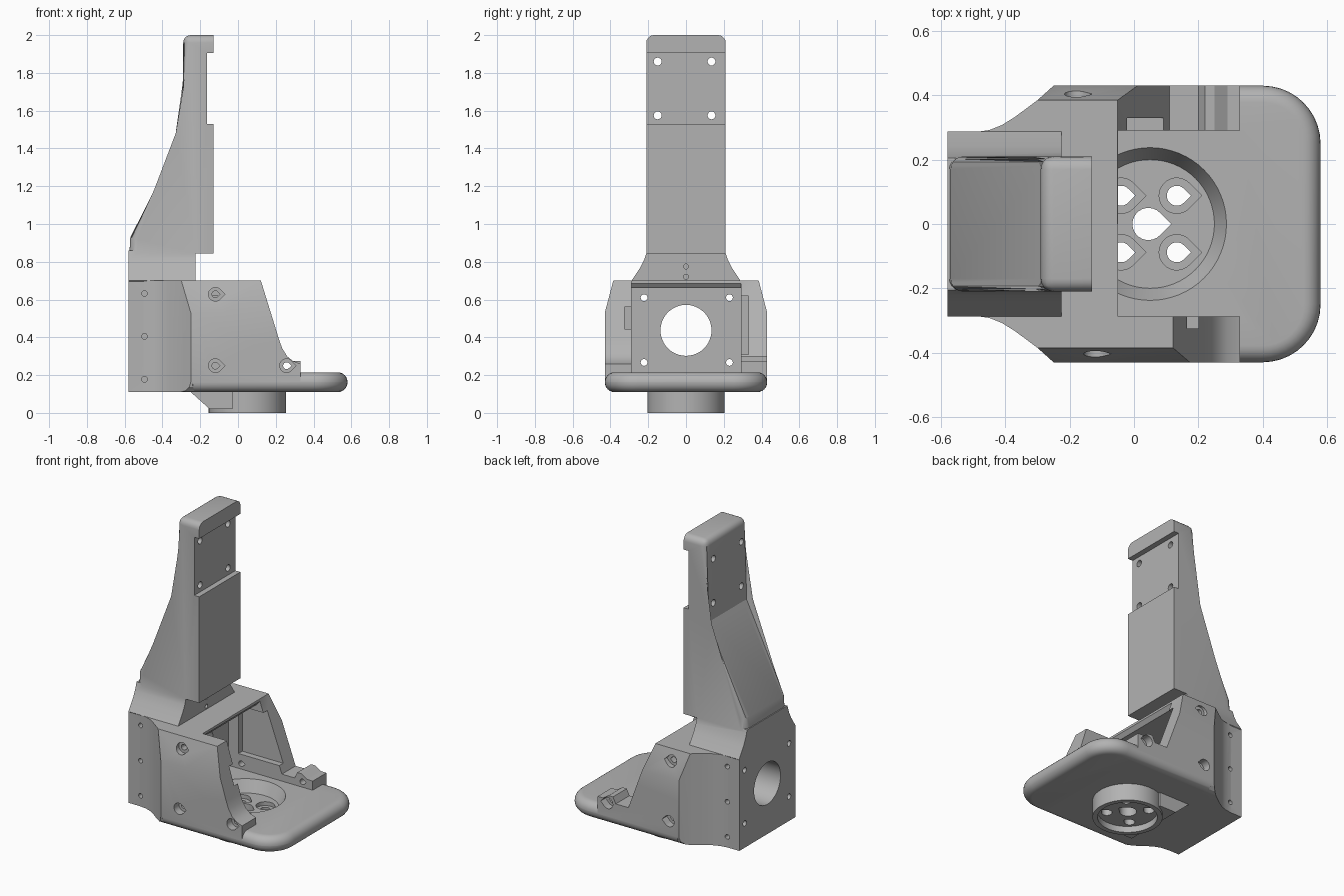
import bpy, bmesh
from math import sin, cos, radians, sqrt

cube = bpy.data.objects.get("Cube")
if cube:
    bpy.data.objects.remove(cube)

grey = bpy.data.materials.new("plain grey")
grey.use_nodes = True
grey.diffuse_color = (0.45, 0.45, 0.45, 1)
grey.node_tree.nodes["Principled BSDF"].inputs["Base Color"].default_value = (0.45, 0.45, 0.45, 1)


def finish(name, bm):
    bmesh.ops.recalc_face_normals(bm, faces=bm.faces)
    mesh = bpy.data.meshes.new(name)
    bm.to_mesh(mesh)
    bm.free()
    mesh.materials.append(grey)
    ob = bpy.data.objects.new(name, mesh)
    bpy.context.collection.objects.link(ob)
    return ob


def prism_bm(pts, axis, lo, hi):
    """Extrude a 2D outline along an axis."""
    place = {"x": lambda a, b, t: (t, a, b),
             "y": lambda a, b, t: (a, t, b),
             "z": lambda a, b, t: (a, b, t)}[axis]
    bm = bmesh.new()
    rings = [[bm.verts.new(place(a, b, t)) for a, b in pts] for t in (lo, hi)]
    bm.faces.new(rings[0])
    bm.faces.new(rings[1])
    n = len(pts)
    for i in range(n):
        j = (i + 1) % n
        bm.faces.new((rings[0][i], rings[0][j], rings[1][j], rings[1][i]))
    return bm


def prism(name, pts, axis, lo, hi):
    return finish(name, prism_bm(pts, axis, lo, hi))


def box(name, x, y, z):
    return prism(name, [(x[0], y[0]), (x[1], y[0]), (x[1], y[1]), (x[0], y[1])], "z", *z)


def circle(a, b, r, n=48):
    return [(a + r * cos(radians(360 * i / n)), b + r * sin(radians(360 * i / n))) for i in range(n)]


def teardrop(a, b, r, n=20):
    arc = [radians(45 + 270 * i / n) for i in range(n + 1)]
    return [(a + r * cos(t), b + r * sin(t)) for t in arc] + [(a + r * sqrt(2), b)]


def mirrored(half):
    return half + [(-a, b) for a, b in reversed(half)]


def apply(ob, mod):
    bpy.context.view_layer.objects.active = ob
    bpy.ops.object.modifier_apply(modifier=mod.name)


def combine(ob, other, op):
    mod = ob.modifiers.new("combine", "BOOLEAN")
    mod.operation, mod.solver, mod.object = op, "EXACT", other
    apply(ob, mod)
    bpy.data.objects.remove(other)


def cut(ob, pts, axis, lo, hi):
    combine(ob, prism("cutter", pts, axis, lo, hi), "DIFFERENCE")


# Housing: plan outline trimmed by its cross-section
side = [(-0.58, 0.285), (-0.5, 0.285), (-0.45, 0.292), (-0.41, 0.308),
        (-0.37, 0.333), (-0.3, 0.385), (-0.25, 0.43), (0.33, 0.43)]
body = prism("bracket", side + [(x, -y) for x, y in reversed(side)], "z", 0.1, 0.72)
section = [(0.385, 0.7), (0.43, 0.53), (0.43, 0.163), (0.423, 0.136), (0.404, 0.117), (0.378, 0.11)]
combine(body, prism("section", mirrored(section), "x", -1, 1), "INTERSECT")

# Pocket under the roof, and the sloping ends of the two cheeks
cut(body, [(-0.27, 0.2), (0.8, 0.2), (0.8, 0.8), (-0.05, 0.8), (-0.05, 0.685), (-0.07, 0.66), (-0.27, 0.66)],
    "y", -0.288, 0.29)
cut(body, [(0.118, 0.71), (0.22, 0.38), (0.235, 0.34), (0.26, 0.3), (0.29, 0.275), (0.33, 0.26),
           (0.8, 0.26), (0.8, 0.8), (0.118, 0.8)], "y", -0.6, 0)
cut(body, [(-0.055, 0.71), (0.11, 0.26), (0.2, 0.26), (0.22, 0.3), (0.25, 0.3), (0.29, 0.275),
           (0.8, 0.26), (0.8, 0.8), (-0.055, 0.8)], "y", 0, 0.6)
combine(body, box("slot", (-0.2, 0.2), (-0.325, -0.25), (0.31, 0.56)), "DIFFERENCE")
combine(body, box("slot", (-0.2, 0.1), (0.25, 0.33), (0.31, 0.62)), "DIFFERENCE")

# Base plate with rounded corners and rim
corner = [(0.4 + 0.18 * sin(radians(a)), 0.25 + 0.18 * cos(radians(a))) for a in range(0, 91, 9)]
rim = [(-0.34, 0.33), (-0.24, 0.43)] + corner
plate = prism("base_plate", rim + [(x, -y) for x, y in reversed(rim)], "z", 0.11, 0.215)
bevel = plate.modifiers.new("round", "BEVEL")
bevel.width, bevel.segments, bevel.limit_method, bevel.angle_limit = 0.052, 6, "ANGLE", radians(60)
apply(plate, bevel)
combine(body, plate, "UNION")

# Boss under the plate with its sloped support
combine(body, prism("boss", circle(0.05, 0, 0.205), "z", 0, 0.15), "UNION")
combine(body, prism("boss_support", [(-0.25, 0.11), (-0.15, 0.02), (-0.03, 0.02), (-0.03, 0.14), (-0.25, 0.14)],
                    "y", -0.2, 0.2), "UNION")

# Column foot flaring into the housing
foot = [(0.205, 0.86), (0.21, 0.845), (0.222, 0.81), (0.243, 0.768), (0.288, 0.7), (0.27, 0.68)]
combine(body, prism("column_foot", mirrored(foot), "x", -0.58, -0.225), "UNION")

# Column with softened back and top edges
profile = [(-0.575, 0.845), (-0.57, 0.93), (-0.29, 1.47), (-0.29, 2), (-0.13, 2), (-0.13, 1.905),
           (-0.165, 1.905), (-0.165, 1.53), (-0.13, 1.53), (-0.13, 0.845)]
bm = prism_bm(profile, "y", -0.21, 0.21)
soft = []
for e in bm.edges:
    p, q = (v.co for v in e.verts)
    along = abs(p.y - q.y) < 0.01
    back = max(p.x, q.x) < -0.28 and along
    top = min(p.z, q.z) > 1.99 and min(p.x, q.x) < -0.2
    if back or top:
        soft.append(e)
bmesh.ops.bevel(bm, geom=soft, offset=0.04, segments=5, profile=0.5, affect="EDGES", clamp_overlap=True)
combine(body, finish("column", bm), "UNION")

# Dished seat above the boss and recess below it
bm = bmesh.new()
bmesh.ops.create_cone(bm, cap_ends=True, segments=64, radius1=0.2, radius2=0.24, depth=0.08)
bmesh.ops.translate(bm, verts=bm.verts, vec=(0.05, 0, 0.18))
combine(body, finish("dish", bm), "DIFFERENCE")
cut(body, circle(0.05, 0, 0.175), "z", -0.1, 0.04)
cut(body, teardrop(0.045, 0, 0.05), "z", -0.1, 0.3)
for x in (-0.04, 0.133):
    for y in (-0.088, 0.088):
        cut(body, teardrop(x, y, 0.055), "z", 0.115, 0.3)
        cut(body, teardrop(x, y, 0.031), "z", -0.1, 0.3)

# Shaft opening and fixing holes through the back wall
cut(body, circle(0, 0.437, 0.135), "x", -0.8, -0.2)
for y in (-0.222, 0.23):
    for z in (0.267, 0.61):
        cut(body, circle(y, z, 0.018, 16), "x", -0.8, -0.2)
for z in (0.72, 0.775):
    cut(body, circle(0, z, 0.013, 16), "x", -0.4, -0.1)

# Mounting holes in the column
for y in (-0.15, 0.135):
    for z in (1.575, 1.86):
        cut(body, circle(y, z, 0.021, 16), "x", -0.5, 0)

# Screw holes in both cheeks
for s, x in ((-1, -0.12), (1, -0.18)):
    for a, z in ((x, 0.628), (x, 0.25), (0.257, 0.25)):
        cut(body, teardrop(a, z, 0.036), "y", *sorted((s * 0.38, s * 0.6)))
        cut(body, teardrop(a, z, 0.018), "y", *sorted((s * 0.25, s * 0.6)))
    for z in (0.178, 0.405, 0.632):
        cut(body, circle(-0.495, z, 0.015, 16), "y", *sorted((s * 0.2, s * 0.6)))

bpy.ops.object.select_all(action="DESELECT")
body.select_set(True)
bpy.context.view_layer.objects.active = body
bpy.ops.object.shade_smooth_by_angle(angle=radians(25))
